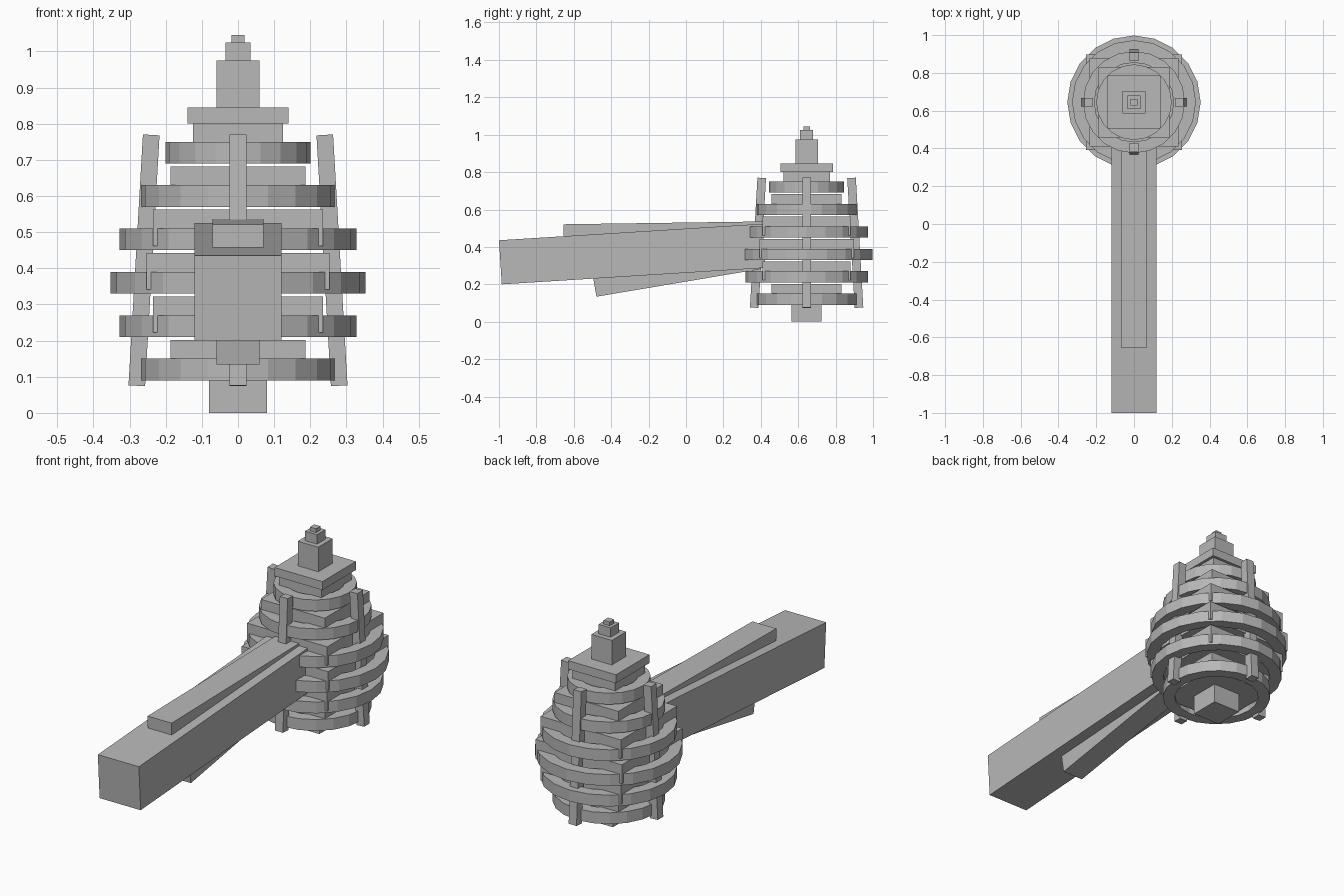
import bpy, bmesh, math
from mathutils import Matrix, Vector

if "Cube" in bpy.data.objects:
    bpy.data.objects.remove(bpy.data.objects["Cube"])

grey = bpy.data.materials.new("plain_grey")
grey.diffuse_color = (0.48, 0.48, 0.48, 1)
grey.use_nodes = True
grey.node_tree.nodes["Principled BSDF"].inputs["Base Color"].default_value = grey.diffuse_color
CY = 0.645  # y of the lantern axis


def finish(name, bm):
    bmesh.ops.recalc_face_normals(bm, faces=bm.faces)
    mesh = bpy.data.meshes.new(name)
    bm.to_mesh(mesh)
    bm.free()
    mesh.materials.append(grey)
    obj = bpy.data.objects.new(name, mesh)
    bpy.context.collection.objects.link(obj)
    return obj


def block(name, half, z0, z1):
    """Square block on the lantern axis."""
    bm = bmesh.new()
    bmesh.ops.create_cube(bm, size=1, matrix=Matrix.Translation((0, CY, (z0 + z1) / 2))
                          @ Matrix.Diagonal((2 * half, 2 * half, z1 - z0, 1)))
    return finish(name, bm)


def ring(name, outer, z0, z1, wall=0.06, sides=20):
    """Flat-sided hoop with a square section."""
    bm = bmesh.new()
    loops = []
    for i in range(sides):
        a = 2 * math.pi * i / sides
        loops.append([bm.verts.new((r * math.cos(a), CY + r * math.sin(a), z))
                      for r, z in ((outer, z0), (outer, z1), (outer - wall, z1), (outer - wall, z0))])
    for i in range(sides):
        a, b = loops[i], loops[(i + 1) % sides]
        for k in range(4):
            n = (k + 1) % 4
            bm.faces.new((a[k], b[k], b[n], a[n]))
    return finish(name, bm)


def bar(name, start, end, width, height):
    """Square-ended bar in the y-z plane; start and end are on its underside."""
    bm = bmesh.new()
    p, q = Vector((0, *start)), Vector((0, *end))
    d = (q - p).normalized()
    up = Vector((0, -d.z, d.y)) * height
    side = Vector((width / 2, 0, 0))
    a, b = [[bm.verts.new(v + s) for v in (p, q, q + up, p + up)] for s in (-side, side)]
    bm.faces.new(a)
    bm.faces.new(b)
    for k in range(4):
        n = (k + 1) % 4
        bm.faces.new((a[k], a[n], b[n], b[k]))
    return finish(name, bm)


# Lantern body: hoops, each with a square block just above its middle
tiers = [(0.27, 0.187), (0.328, 0.235), (0.353, 0.253), (0.328, 0.235), (0.27, 0.187), (0.20, 0.125)]
for i, (radius, half) in enumerate(tiers):
    z = 0.09 + 0.12 * i
    ring(f"lantern_hoop_{i + 1}", radius, z, z + 0.06)
    block(f"lantern_block_{i + 1}", half, z + 0.012, z + 0.112)

# Base and stepped cap
block("base_block", 0.08, 0.0, 0.11)
block("cap_plate", 0.14, 0.80, 0.845)
block("cap_neck", 0.06, 0.845, 0.975)
block("cap_tip", 0.035, 0.975, 1.025)
block("cap_finial", 0.018, 1.025, 1.045)

# Four leaning ribs
lean = math.atan2(0.04, 0.695)
for i in range(4):
    bm = bmesh.new()
    bmesh.ops.create_cube(bm, size=1, matrix=Matrix.Translation((0, CY, 0))
                          @ Matrix.Rotation(i * math.pi / 2, 4, 'Z')
                          @ Matrix.Translation((0.26, 0, 0.422))
                          @ Matrix.Rotation(-lean, 4, 'Y')
                          @ Matrix.Diagonal((0.046, 0.046, 0.695, 1)))
    finish(f"rib_{i + 1}", bm)

# Beam with its upper strip and lower brace
bar("main_beam", (-0.985, 0.20), (0.425, 0.288), 0.24, 0.236)
bar("upper_strip", (-0.654, 0.458), (0.41, 0.473), 0.14, 0.063)
bar("lower_brace", (-0.479, 0.134), (0.40, 0.282), 0.12, 0.097)
